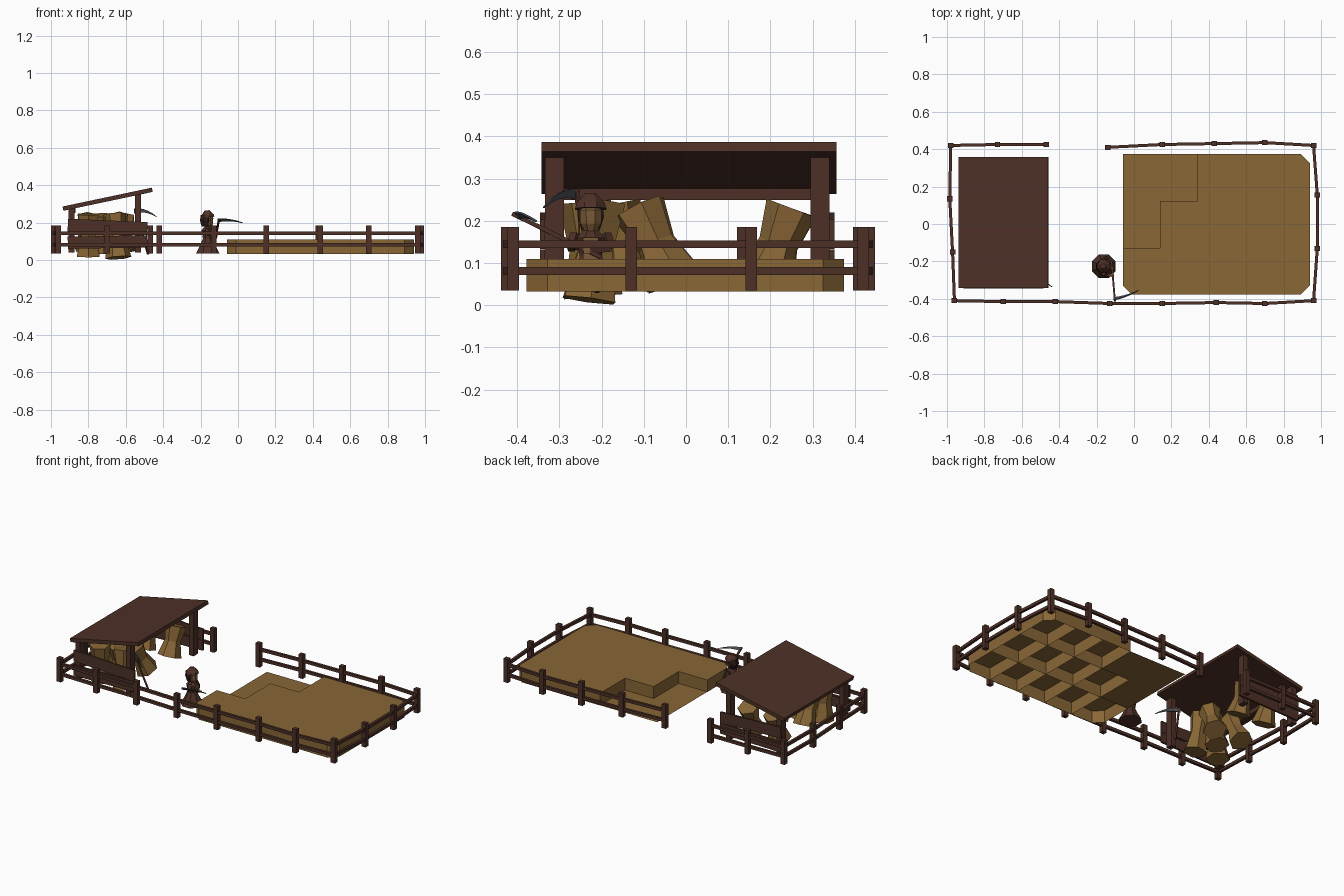
import bpy, bmesh, math
from mathutils import Vector, Matrix

if "Cube" in bpy.data.objects:
    bpy.data.objects.remove(bpy.data.objects["Cube"])


def material(name, rgb):
    m = bpy.data.materials.new(name)
    m.diffuse_color = (*rgb, 1)
    m.use_nodes = True
    m.node_tree.nodes["Principled BSDF"].inputs["Base Color"].default_value = m.diffuse_color
    return m


WHEAT = material("wheat", (0.25, 0.135, 0.037))
WOOD = material("dark wood", (0.075, 0.030, 0.020))
IRON = material("iron", (0.065, 0.07, 0.08))
SKIN = material("skin", (0.20, 0.105, 0.04))
HAIR = material("hair", (0.025, 0.011, 0.008))


def finish(name, bm, mat):
    bmesh.ops.recalc_face_normals(bm, faces=bm.faces)
    me = bpy.data.meshes.new(name)
    bm.to_mesh(me)
    bm.free()
    me.materials.append(mat)
    ob = bpy.data.objects.new(name, me)
    bpy.context.collection.objects.link(ob)
    return ob


def box(name, centre, size, mat=WOOD, rot=None):
    bm = bmesh.new()
    m = Matrix.Translation(centre) @ (rot or Matrix()) @ Matrix.Diagonal((*size, 1))
    bmesh.ops.create_cube(bm, size=1, matrix=m)
    return finish(name, bm, mat)


def bar(name, p, q, w, h, mat=WOOD):
    """Box running from p to q."""
    p, q = Vector(p), Vector(q)
    rot = (q - p).to_track_quat('X', 'Z').to_matrix().to_4x4()
    return box(name, (p + q) / 2, ((q - p).length, w, h), mat, rot)


def lathe(name, p, q, rings, sides, mat):
    """Stacked rings (fraction along p-q, radius), capped at both ends."""
    p, q = Vector(p), Vector(q)
    rot = (q - p).to_track_quat('Z', 'Y')
    bm = bmesh.new()
    loops = []
    for t, r in rings:
        loops.append([bm.verts.new(p.lerp(q, t) + rot @ Vector(
            (r * math.cos(a), r * math.sin(a), 0)))
            for a in [2 * math.pi * (k + .5) / sides for k in range(sides)]])
    for a, b in zip(loops, loops[1:]):
        for k in range(sides):
            n = (k + 1) % sides
            bm.faces.new((a[k], a[n], b[n], b[k]))
    bm.faces.new(loops[0][::-1])
    bm.faces.new(loops[-1])
    return finish(name, bm, mat)


def blade(name, root, tip, sag, width):
    """Curved, tapering scythe blade."""
    root, tip, sag = Vector(root), Vector(tip), Vector(sag)
    bm = bmesh.new()
    rows = []
    for i in range(6):
        t = i / 5
        c = root.lerp(tip, t) + sag * 4 * t * (1 - t)
        half = sag.normalized() * width * (1 - .9 * t) / 2
        rows.append((bm.verts.new(c - half), bm.verts.new(c + half)))
    for a, b in zip(rows, rows[1:]):
        bm.faces.new((a[0], b[0], b[1], a[1]))
    ob = finish(name, bm, IRON)
    s = ob.modifiers.new("thickness", 'SOLIDIFY')
    s.thickness, s.offset = .005, 0


# Fence: one run of posts round the yard with a gap at the back
fence = [(-.14, .41), (.15, .425), (.43, .43), (.70, .435), (.96, .42),
         (.98, .155), (.98, -.13), (.96, -.41), (.70, -.425), (.44, -.42),
         (.15, -.425), (-.13, -.425), (-.42, -.415), (-.70, -.415),
         (-.96, -.41), (-.97, -.15), (-.985, .135), (-.98, .42),
         (-.73, .425), (-.47, .425)]
for i, (x, y) in enumerate(fence):
    box(f"fence_post_{i}", (x, y, .11), (.029, .027, .15))
for i, (a, b) in enumerate(zip(fence, fence[1:])):
    for z in (.081, .144):
        bar(f"fence_rail_{i}", (*a, z), (*b, z), .016, .018)

# Wheat field: open-bottomed blocks, harvested cells lie flat
X0, Y0, DX, DY, CUT = -.06, -.378, .2, .251, .05
field = bmesh.new()
for i in range(5):
    for j in range(3):
        x, y = X0 + i * DX, Y0 + j * DY
        corners = [Vector(c) for c in
                   ((x, y), (x + DX, y), (x + DX, y + DY), (x, y + DY))]
        cut = {(0, 0): 0, (4, 0): 1, (4, 2): 2}.get((i, j))
        outline = []
        for k, c in enumerate(corners):
            if k == cut:
                for o in (corners[k - 1], corners[(k + 1) % 4]):
                    outline.append(c + (o - c).normalized() * CUT)
            else:
                outline.append(c)
        if (i, j) in ((0, 1), (0, 2), (1, 2)):
            field.faces.new([field.verts.new((*c, .034)) for c in outline])
            continue
        low = [field.verts.new((*c, .033)) for c in outline]
        top = [field.verts.new((*c, .11)) for c in outline]
        field.faces.new(top)
        for k in range(len(low)):
            n = (k + 1) % len(low)
            field.faces.new((low[k], low[n], top[n], top[k]))
finish("wheat_field", field, WHEAT)

# Shed: sloping roof, four posts, beams and side boards
box("shed_roof", (-.697, .007, .325), (.488, .70, .023), WOOD,
    Matrix.Rotation(-.208, 4, 'Y'))
for s in (-1, 1):
    y = .003 + s * .315
    box("shed_tall_post", (-.535, y, .195), (.032, .045, .31))
    box("shed_short_post", (-.89, y, .16), (.032, .045, .24))
    bar("shed_upper_board", (-.91, y + s * .028, .185), (-.485, y + s * .028, .168), .012, .07)
    bar("shed_lower_board", (-.91, y + s * .028, .092), (-.485, y + s * .028, .10), .012, .065)
box("shed_beam", (-.885, .003, .265), (.03, .59, .03))

# Sheaves leaning on the shed sides (bottom centre, top centre)
sheaves = [((-.80, -.22, .02), (-.80, -.24, .245)),
           ((-.64, -.23, .012), (-.66, -.20, .245)),
           ((-.81, -.03, .06), (-.80, -.11, .23)),
           ((-.62, -.03, .06), (-.65, -.115, .23)),
           ((-.72, -.13, .045), (-.72, -.17, .24)),
           ((-.61, .185, .06), (-.61, .25, .23)),
           ((-.79, .19, .06), (-.79, .25, .23))]
for i, (p, q) in enumerate(sheaves):
    lathe(f"sheaf_{i}", p, q, [(0, .07), (.5, .046), (1, .063)], 6, WHEAT)

# Scythe leaning on the shed
bar("leaning_handle", (-.48, -.21, .03), (-.55, -.262, .275), .01, .01)
blade("leaning_blade", (-.555, -.255, .262), (-.437, -.337, .232), (0, 0, .014), .028)

# Farm worker facing the field
cx, cy = -.162, -.226
lathe("skirt", (cx, cy, .035), (cx, cy, .115), [(0, .068), (.45, .048), (1, .028)], 8, WOOD)
lathe("torso", (cx, cy, .11), (cx, cy, .18), [(0, .027), (.7, .036), (1, .018)], 8, WOOD)
box("apron", (cx + .034, cy, .135), (.006, .036, .05), SKIN)
lathe("head", (cx + .004, cy, .175), (cx + .004, cy, .238),
      [(0, .016), (.3, .027), (.8, .028), (1, .018)], 8, SKIN)
lathe("hair", (cx - .01, cy, .18), (cx - .01, cy, .24), [(0, .024), (.5, .034), (1, .03)], 8, HAIR)
lathe("hat", (cx, cy, .228), (cx - .004, cy, .265), [(0, .04), (.35, .036), (1, .014)], 8, WOOD)
for s, hand in ((-1, (-.115, -.275, .146)), (1, (-.118, -.235, .13))):
    shoulder = (cx, cy + s * .035, .168)
    elbow = (cx + .012, cy + s * .045, .135)
    bar("upper_arm", shoulder, elbow, .02, .02)
    bar("forearm", elbow, hand, .016, .016)
    box("hand", hand, (.015, .015, .015), SKIN)

# Worker's scythe
bar("scythe_handle", (-.12, -.20, .113), (-.102, -.412, .217), .01, .01)
blade("scythe_blade", (-.108, -.40, .212), (.025, -.355, .199), (-.001, -.006, .007), .022)
